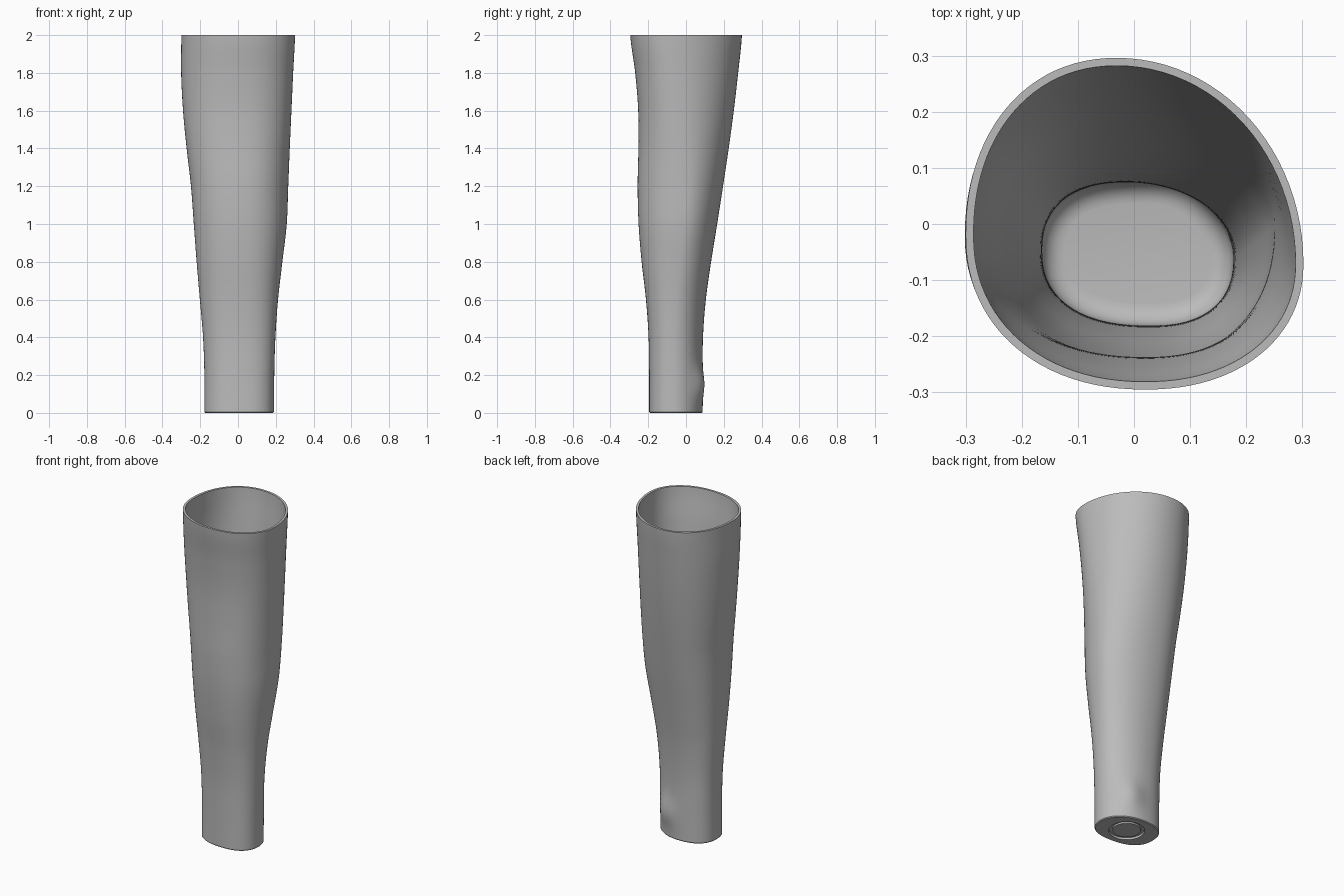
import bpy, bmesh
from math import sin, cos, pi, exp
from mathutils import Vector

cube = bpy.data.objects.get("Cube")
if cube:
    bpy.data.objects.remove(cube)

SIDES = 96
WALL = 0.014
FLOOR = 0.03

# Sleeve profile: height, right, left, front, back extents, and y of the widest left point
PROFILE = [
    (0.0, -.178, .190, -.195, .088, -.06),
    (0.2, -.178, .192, -.195, .088, -.06),
    (0.4, -.185, .198, -.198, .090, -.06),
    (0.6, -.202, .212, -.212, .105, -.05),
    (0.8, -.219, .235, -.235, .133, -.03),
    (1.0, -.234, .258, -.251, .165, -.01),
    (1.2, -.249, .266, -.256, .196, 0),
    (1.4, -.272, .274, -.252, .226, -.01),
    (1.6, -.291, .283, -.253, .253, -.03),
    (1.8, -.301, .292, -.269, .276, -.05),
    (2.0, -.300, .302, -.295, .296, -.07),
]


def section(z):
    """Smoothly interpolated profile row at height z."""
    i = min(int(z / 0.2), len(PROFILE) - 2)
    t = z / 0.2 - i
    a, b, c, d = (Vector(PROFILE[max(0, min(len(PROFILE) - 1, j))][1:])
                  for j in range(i - 1, i + 3))
    return b + (c - a) * (t / 2) + (a - b * 2.5 + c * 2 - d / 2) * t ** 2 \
        + ((b - c) * 1.5 + (d - a) / 2) * t ** 3


def ring(bm, z, inset=0.0, height=None):
    """Rounded, lopsided cross-section made from four quarter arcs."""
    right, left, front, back, left_y = section(z)
    k = z / 2
    power = 2 / (2.4 - 0.25 * k)
    back_x, front_x = -0.01 - 0.02 * k, 0.03 - 0.01 * k
    right_y = -0.05 + 0.03 * k
    verts = []
    for n in range(SIDES):
        a = 2 * pi * n / SIDES
        c, s = cos(a), sin(a)
        cx = back_x if s >= 0 else front_x
        cy = left_y if c >= 0 else right_y
        rx = (left - cx if c >= 0 else cx - right) - inset
        ry = (back - cy if s >= 0 else cy - front) - inset
        p = 1 if c > 0 and s > 0 else power
        x = cx + rx * abs(c) ** p * (1 if c >= 0 else -1)
        y = cy + ry * abs(s) ** p * (1 if s >= 0 else -1)
        # Wrist bone bump at the back left
        bump = 0.024 * exp(-((a - 1.05) / 0.38) ** 2 - ((z - 0.15) / 0.085) ** 2)
        x, y = x + bump * 0.5 * c, y + bump * s
        verts.append(bm.verts.new((x, y, z if height is None else height)))
    return verts


def circle(bm, radius, z):
    return [bm.verts.new((0.007 + radius * cos(2 * pi * n / SIDES),
                          -0.055 + radius * sin(2 * pi * n / SIDES), z))
            for n in range(SIDES)]


bm = bmesh.new()
loops = []
# Round recess in the underside, with a raised disc inside
for radius, z in ((0.078, 0.003), (0.08, 0.012), (0.098, 0.012), (0.1, 0)):
    loops.append(circle(bm, radius, z))
# Outer skin, with a small bevel at the foot
loops.append(ring(bm, 0, 0.004))
heights = [0.005] + [n / 40 for n in range(1, 81)]
loops += [ring(bm, z) for z in heights]
# Inner skin, then a rounded corner down to the floor
loops += [ring(bm, z, WALL) for z in reversed(heights) if z > FLOOR + 0.04]
for n in range(7):
    a = pi / 2 * n / 6
    loops.append(ring(bm, 0.07, WALL + 0.04 * (1 - cos(a)), FLOOR + 0.04 * (1 - sin(a))))
for lower, upper in zip(loops, loops[1:]):
    for n in range(SIDES):
        m = (n + 1) % SIDES
        bm.faces.new((lower[n], lower[m], upper[m], upper[n]))
bm.faces.new(loops[0])
bm.faces.new(loops[-1])
bmesh.ops.recalc_face_normals(bm, faces=bm.faces)

mesh = bpy.data.meshes.new("forearm_sleeve")
bm.to_mesh(mesh)
bm.free()
sleeve = bpy.data.objects.new("forearm_sleeve", mesh)
bpy.context.collection.objects.link(sleeve)

# Plain grey plastic
grey = bpy.data.materials.new("plain_grey")
grey.use_nodes = True
colour = (0.5, 0.5, 0.5, 1)
grey.diffuse_color = colour
grey.node_tree.nodes["Principled BSDF"].inputs["Base Color"].default_value = colour
mesh.materials.append(grey)

bpy.context.view_layer.objects.active = sleeve
sleeve.select_set(True)
bpy.ops.object.shade_smooth_by_angle(angle=0.6)
